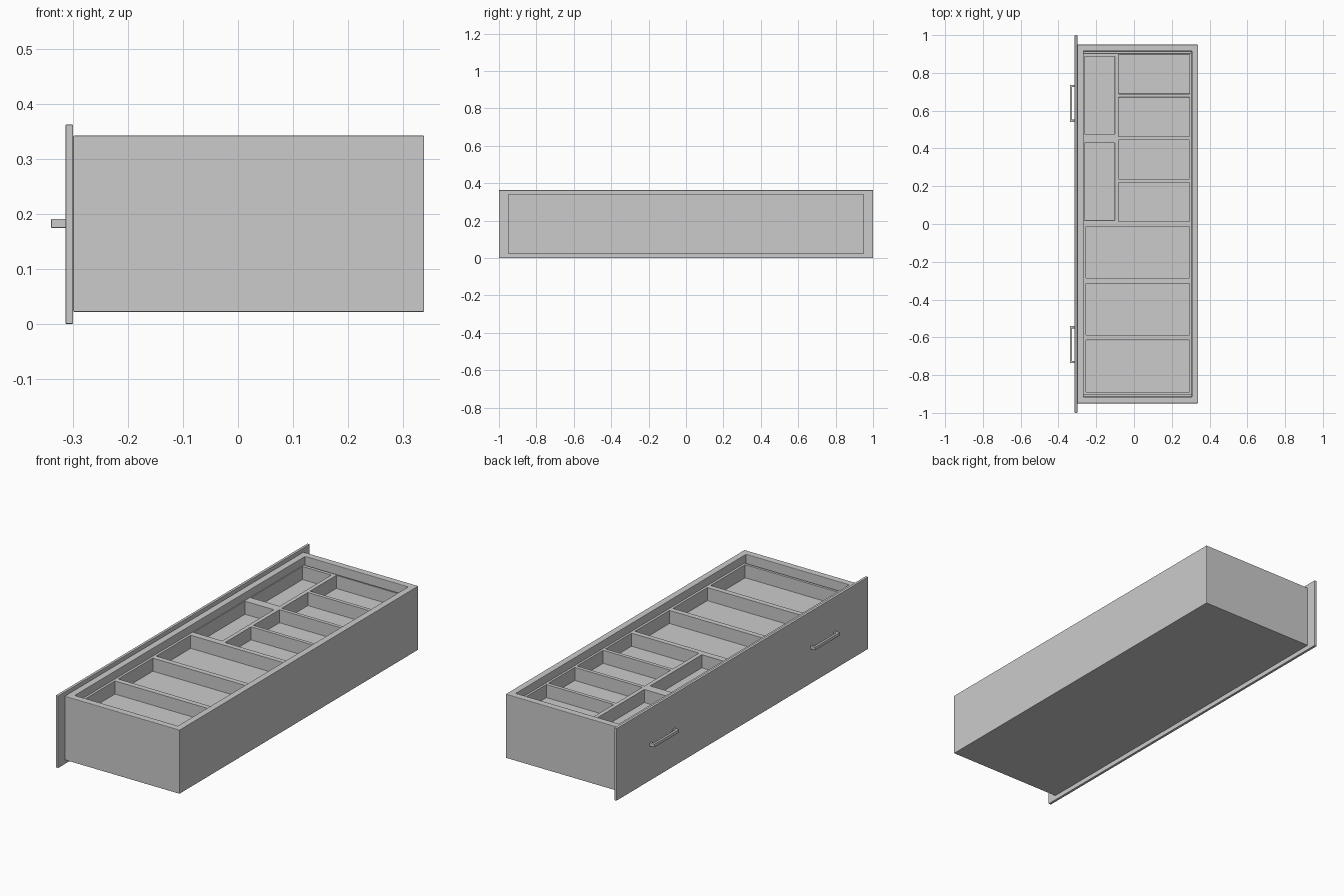
import bpy
import bmesh
from mathutils import Vector

default_cube = bpy.data.objects.get("Cube")
if default_cube:
    bpy.data.objects.remove(default_cube)

grey = bpy.data.materials.new("plain grey")
grey.use_nodes = True
colour = (0.6, 0.6, 0.6, 1)
grey.diffuse_color = colour
grey.node_tree.nodes["Principled BSDF"].inputs["Base Color"].default_value = colour


def add_box(bm, x, y, z):
    """Add a box spanning the given (low, high) ranges."""
    made = bmesh.ops.create_cube(bm, size=1)["verts"]
    for v in made:
        v.co = Vector([(r[0] + r[1]) / 2 + c * (r[1] - r[0])
                       for r, c in zip((x, y, z), v.co)])


def finish(name, bm):
    mesh = bpy.data.meshes.new(name)
    bm.to_mesh(mesh)
    bm.free()
    mesh.materials.append(grey)
    obj = bpy.data.objects.new(name, mesh)
    bpy.context.collection.objects.link(obj)
    return obj


def soften(obj, width):
    mod = obj.modifiers.new("soft edges", "BEVEL")
    mod.width = width
    mod.segments = 2


def carve(obj, cutter):
    mod = obj.modifiers.new("hollow", "BOOLEAN")
    mod.operation = "DIFFERENCE"
    mod.solver = "EXACT"
    mod.object = cutter
    cutter.hide_render = True
    cutter.display_type = "WIRE"
    cutter.hide_set(True)


# Front panel
bm = bmesh.new()
add_box(bm, (-0.314, -0.3), (-1, 1), (0, 0.363))
soften(finish("front_panel", bm), 0.002)

# Drawer box with a thick rim
bm = bmesh.new()
add_box(bm, (-0.3, 0.339), (-0.949, 0.949), (0.022, 0.343))
drawer = finish("drawer_box", bm)
bm = bmesh.new()
add_box(bm, (-0.267, 0.306), (-0.915, 0.915), (0.2, 0.4))
carve(drawer, finish("drawer_cutter", bm))
soften(drawer, 0.002)

# Organiser tray
bm = bmesh.new()
add_box(bm, (-0.2665, 0.3055), (-0.902, 0.904), (0.2, 0.304))
tray = finish("organiser_tray", bm)

# Compartments sunk into the tray
bm = bmesh.new()
sink = (0.238, 0.4)
for i in range(3):  # wide
    low = -0.889 + 0.301 * i
    add_box(bm, (-0.254, 0.293), (low, low + 0.274), sink)
for i in range(4):  # short
    low = 0.013 + 0.2255 * i
    add_box(bm, (-0.081, 0.294), (low, low + 0.207), sink)
for low in (0.02, 0.477):  # long
    add_box(bm, (-0.262, -0.102), (low, low + 0.41), sink)
carve(tray, finish("compartment_cutter", bm))
soften(tray, 0.002)

# Pull handles: a bar on two posts
for side, name in ((1, "rear_handle"), (-1, "near_handle")):
    bm = bmesh.new()
    low, high = sorted((side * 0.54, side * 0.737))
    z = (0.175, 0.191)
    add_box(bm, (-0.34, -0.328), (low, high), z)
    for y in ((low, low + 0.012), (high - 0.012, high)):
        add_box(bm, (-0.329, -0.313), y, z)
    soften(finish(name, bm), 0.001)
